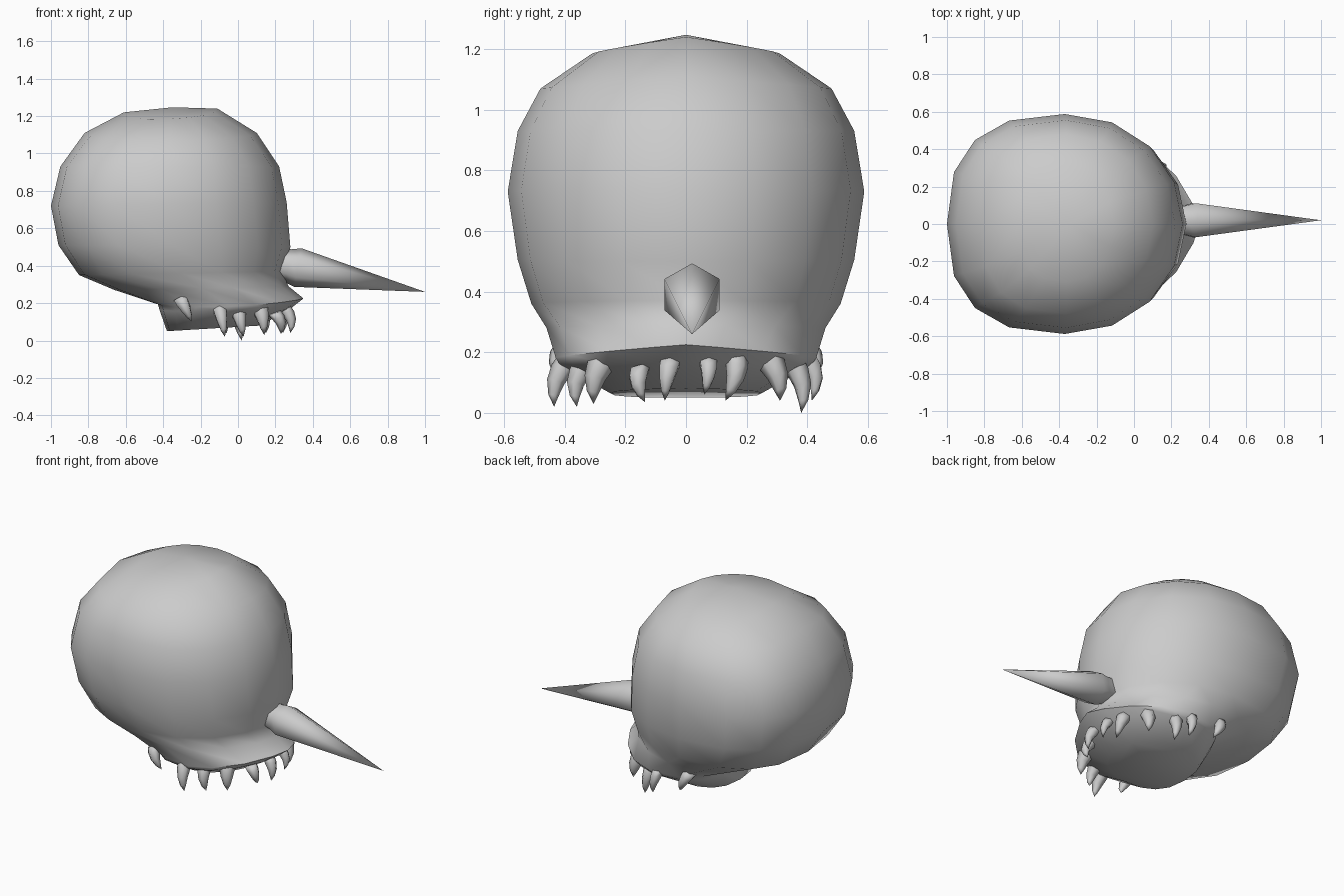
import bpy, bmesh, math
from mathutils import Vector

if "Cube" in bpy.data.objects:
    bpy.data.objects.remove(bpy.data.objects["Cube"])

def loft(name, rings, start_tip=None, end_tip=None, angle=60):
    """Skin a list of equal-length point rings; ends get a tip point or a flat cap."""
    bm = bmesh.new()
    rs = [[bm.verts.new(p) for p in r] for r in rings]
    n = len(rs[0])
    for a, b in zip(rs, rs[1:]):
        for i in range(n):
            bm.faces.new((a[i], a[(i + 1) % n], b[(i + 1) % n], b[i]))
    for ring, tip in ((rs[0], start_tip), (rs[-1], end_tip)):
        if tip is None:
            bm.faces.new(ring)
        else:
            t = bm.verts.new(tip)
            for i in range(n):
                bm.faces.new((ring[i], ring[(i + 1) % n], t))
    bmesh.ops.recalc_face_normals(bm, faces=bm.faces)
    me = bpy.data.meshes.new(name)
    bm.to_mesh(me)
    bm.free()
    ob = bpy.data.objects.new(name, me)
    bpy.context.collection.objects.link(ob)
    bpy.ops.object.select_all(action='DESELECT')
    ob.select_set(True)
    bpy.context.view_layer.objects.active = ob
    bpy.ops.object.shade_smooth_by_angle(angle=math.radians(angle))
    return ob

def plan_ring(x0, x1, hw, zb, zf, droop=0, front=1.0, n=16):
    """Boxy at the back, narrowing to the front; sides sink by droop."""
    pts = []
    for i in range(n):
        a = 2 * math.pi * i / n
        c, s = math.cos(a), math.sin(a)
        p = front if c > 0 else 0.78
        cp = (1.1 if front > 1 else .95) if c > 0 else p
        c = math.copysign(abs(c) ** cp, c)
        s = math.copysign(abs(s) ** p, s)
        pts.append(((x0 + x1) / 2 + c * (x1 - x0) / 2, s * hw,
                    zb + (zf - zb) * (c + 1) / 2 - droop * abs(s)))
    return pts

def circle(center, axis, r, n, phase=0):
    q = Vector(axis).to_track_quat('Z', 'Y')
    ang = [phase + 2 * math.pi * i / n for i in range(n)]
    return [Vector(center) + q @ Vector((r * math.cos(a), r * math.sin(a), 0)) for a in ang]

# Skull: cranium, pinched brow, flared lip and its gum line, palate underneath
skull = [(-.61, -.11, .31, 1.22, 1.24, .045), (-.82, .10, .48, 1.11, 1.11, .04),
         (-.95, .22, .555, .93, .93), (-1.0, .26, .588, .72, .74),
         (-.96, .28, .555, .51, .50), (-.85, .235, .51, .35, .37, 0, 1.0),
         (-.66, .27, .46, .27, .29, 0, 1.3), (-.43, .35, .43, .20, .225, .03, 1.5),
         (-.42, .28, .415, .165, .17, .01, 1.3), (-.38, .12, .25, .05, .08)]
loft("skull", [plan_ring(*r) for r in skull], start_tip=(-.35, 0, 1.247))

# Horn
base, tip = Vector((.32, .02, .39)), Vector((1, .02, .26))
ax = (tip - base).normalized()
loft("horn", [circle(base + ax * d, ax, r, 6, math.pi / 6)
              for d, r in ((-.14, .08), (-.05, .09), (0, .105))], end_tip=tip)

# Teeth: (x, y, z of root), tip y, tip z, radius
teeth = [(-.10, -.385, .165, -.435, .02, .042), (.00, -.33, .15, -.36, .02, .042),
         (.11, -.26, .18, -.305, .03, .05), (.20, -.155, .13, -.135, .035, .038),
         (.25, -.05, .16, -.07, .04, .038), (.25, .075, .16, .06, .06, .034),
         (.21, .17, .17, .13, .04, .042), (.12, .26, .18, .31, .04, .05),
         (-.01, .35, .16, .38, 0, .042), (-.09, .40, .17, .415, .04, .038),
         (-.31, -.40, .21, -.41, .10, .04), (-.31, .40, .21, .41, .10, .04)]
for k, (x, y, z, ty, tz, r) in enumerate(teeth):
    root = Vector((x, y, z + .02))
    end = Vector((x + (.065 if x < -.2 else .03), ty, tz))
    out = Vector((max(x, 0), y, 0)).normalized() * .02
    rings = [circle(root.lerp(end, t) + out * b, end - root, r * s, 6)
             for t, b, s in ((0, -.4, 1), (.22, .5, .92), (.5, 1, .7), (.78, .7, .4))]
    loft("tooth_%02d" % (k + 1), rings, end_tip=end, angle=75)
